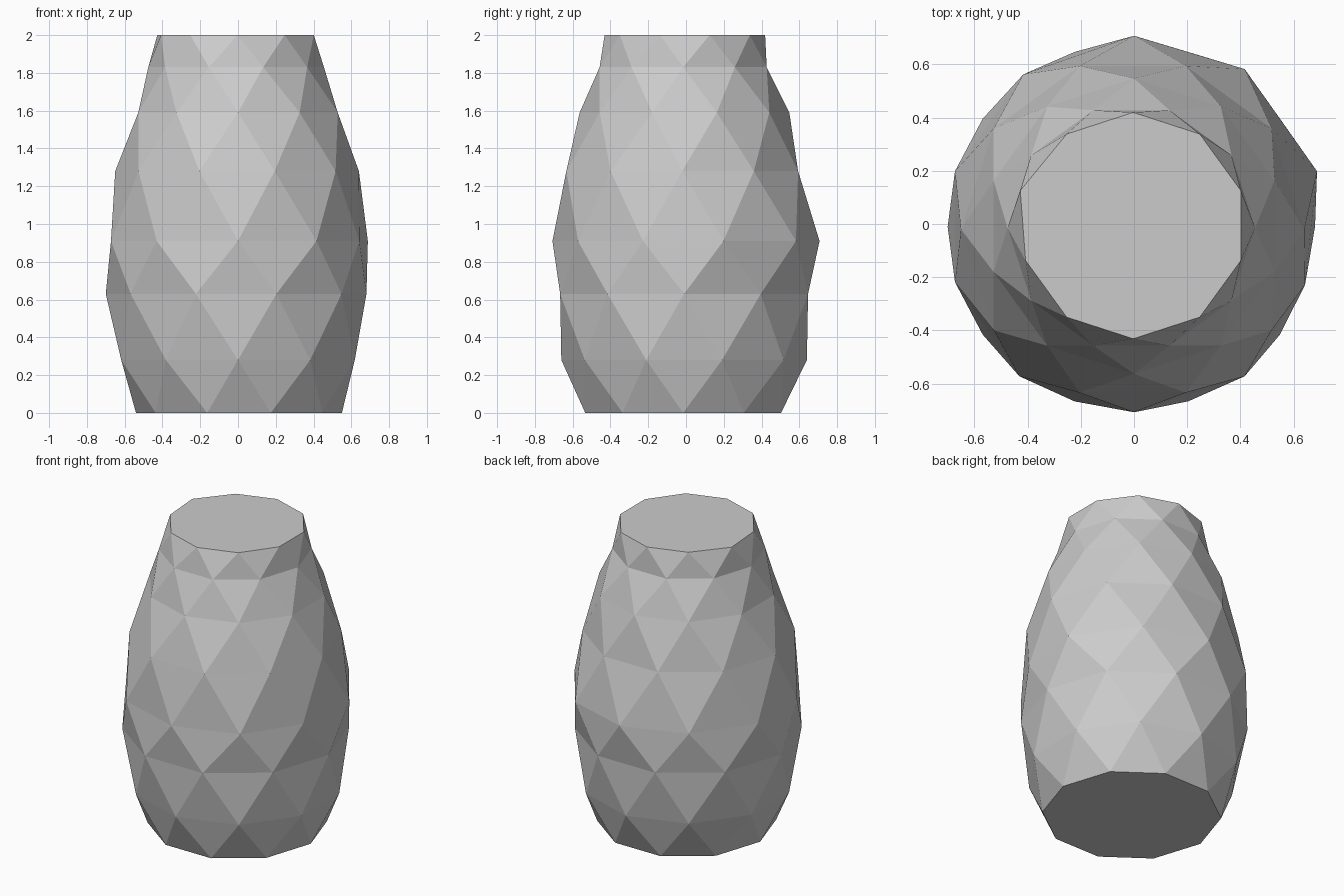
import bpy
import bmesh
from math import sin, cos, pi
from mathutils import Vector

cube = bpy.data.objects.get("Cube")
if cube:
    bpy.data.objects.remove(cube, do_unlink=True)

SIDES = 10

# Rings from base to rim: height, radius, centre x, centre y
RINGS = [
    (0.00, 0.545, 0.005, -0.015),
    (0.28, 0.65, 0.0, -0.01),
    (0.63, 0.69, -0.01, -0.01),
    (0.91, 0.707, 0.0, 0.0),
    (1.28, 0.645, -0.005, -0.02),
    (1.59, 0.555, 0.0, -0.008),
    (1.83, 0.465, -0.01, -0.015),
    (2.00, 0.425, -0.003, -0.006),
]

# Hand-worked irregularities: (ring, corner) -> sideways nudge
NUDGES = {
    (3, 2): (-0.03, -0.01),
    (3, 3): (0.015, -0.02),
    (3, 4): (0, 0.01),
    (3, 6): (0, -0.01),
    (3, 7): (0, -0.02),
    (3, 9): (-0.015, 0),
    (7, 7): (-0.02, 0),
}


def material(name, colour):
    mat = bpy.data.materials.new(name)
    mat.use_nodes = True
    rgba = (*colour, 1)
    mat.diffuse_color = rgba
    mat.node_tree.nodes["Principled BSDF"].inputs["Base Color"].default_value = rgba
    return mat


# Rings of corners, each turned half a step from the one below
bm = bmesh.new()
rings = []
for r, (z, radius, cx, cy) in enumerate(RINGS):
    ring = []
    for k in range(SIDES):
        angle = -pi / 2 + (k + (0.5 if r % 2 == 0 else 0)) * 2 * pi / SIDES
        nx, ny = NUDGES.get((r, k), (0, 0))
        ring.append(bm.verts.new(Vector((
            cx + nx + radius * cos(angle), cy + ny + radius * sin(angle), z))))
    rings.append(ring)

# Triangular facets between neighbouring rings
for r, (low, high) in enumerate(zip(rings, rings[1:])):
    for k in range(SIDES):
        n = (k + 1) % SIDES
        if r % 2 == 0:
            bm.faces.new((low[k], high[n], high[k]))
            bm.faces.new((low[k], low[n], high[n]))
        else:
            bm.faces.new((low[k], low[n], high[k]))
            bm.faces.new((low[n], high[n], high[k]))

# Flat base and top
bm.faces.new(rings[0][::-1])
bm.faces.new(rings[-1])
bmesh.ops.recalc_face_normals(bm, faces=bm.faces[:])

mesh = bpy.data.meshes.new("faceted_vase")
bm.to_mesh(mesh)
bm.free()
mesh.materials.append(material("light grey", (0.6, 0.6, 0.6)))
vase = bpy.data.objects.new("faceted_vase", mesh)
bpy.context.collection.objects.link(vase)
